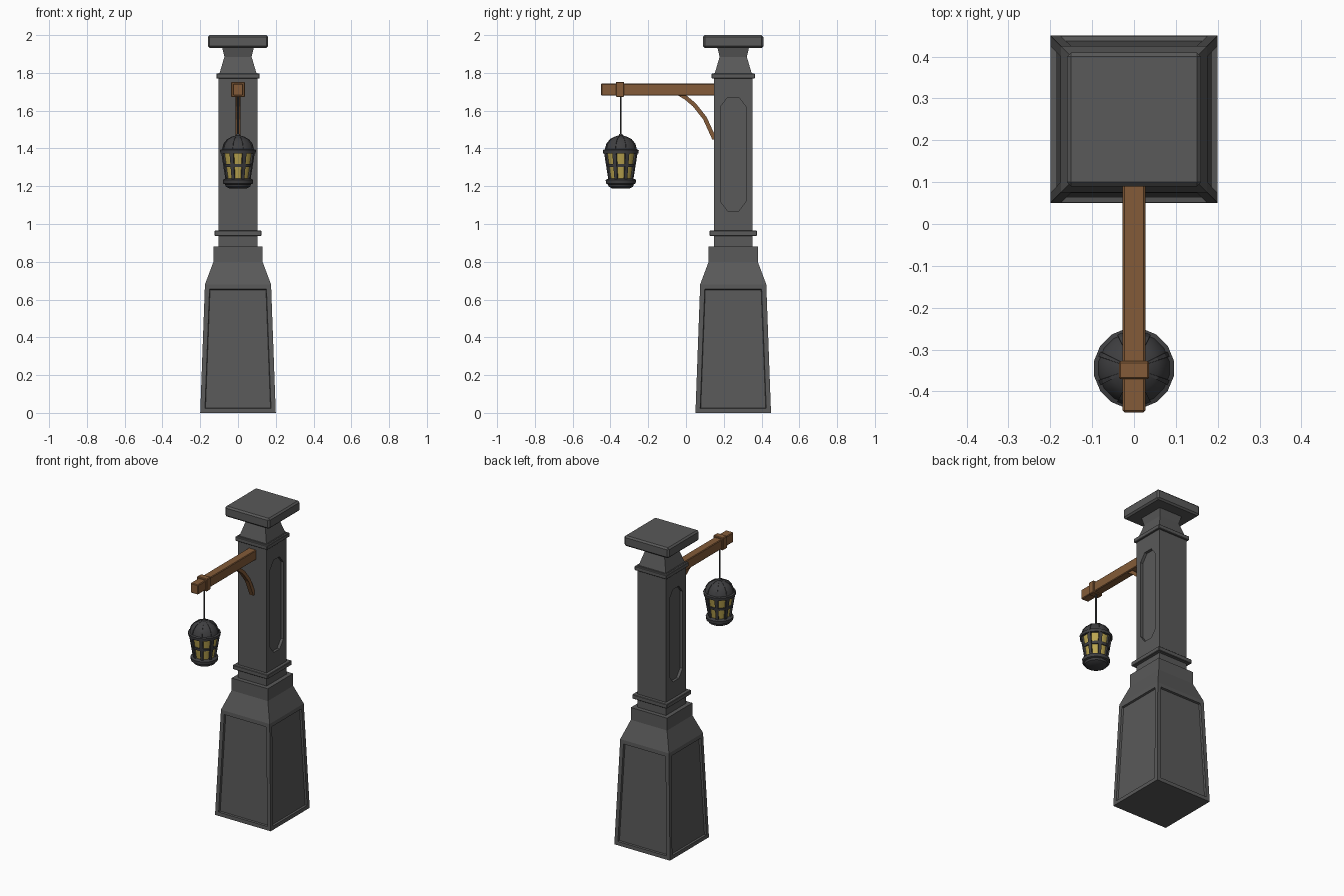
import bpy, bmesh, math
from mathutils import Vector

if "Cube" in bpy.data.objects:
    bpy.data.objects.remove(bpy.data.objects["Cube"])

PY = 0.25     # post centre
LY = -0.345   # lantern centre


def material(name, rgb):
    m = bpy.data.materials.new(name)
    m.diffuse_color = (*rgb, 1)
    m.use_nodes = True
    m.node_tree.nodes["Principled BSDF"].inputs["Base Color"].default_value = m.diffuse_color
    return m


STONE = material("stone", (0.10, 0.10, 0.10))
WOOD = material("wood", (0.23, 0.105, 0.04))
IRON = material("iron", (0.05, 0.05, 0.053))
GLOW = material("glow", (0.50, 0.38, 0.08))


def finish(name, bm, mat, bevel=0, smooth=False):
    bmesh.ops.recalc_face_normals(bm, faces=bm.faces)
    me = bpy.data.meshes.new(name)
    bm.to_mesh(me)
    bm.free()
    ob = bpy.data.objects.new(name, me)
    bpy.context.collection.objects.link(ob)
    if mat:
        me.materials.append(mat)
    if bevel:
        mod = ob.modifiers.new("bevel", 'BEVEL')
        mod.width, mod.segments = bevel, 1
    if smooth:
        bpy.ops.object.select_all(action='DESELECT')
        ob.select_set(True)
        bpy.context.view_layer.objects.active = ob
        bpy.ops.object.shade_smooth_by_angle(angle=math.radians(30))
    return ob


def loft(bm, rings, closed=False):
    """Skin a list of point rings; cap the ends unless closed on itself."""
    vs = [[bm.verts.new(p) for p in r] for r in rings]
    n = len(vs[0])
    pairs = list(zip(vs, vs[1:])) + ([(vs[-1], vs[0])] if closed else [])
    for a, b in pairs:
        for i in range(n):
            j = (i + 1) % n
            bm.faces.new((a[i], a[j], b[j], b[i]))
    if not closed:
        bm.faces.new(vs[0][::-1])
        bm.faces.new(vs[-1])


def square_stack(profile):
    bm = bmesh.new()
    loft(bm, [[(sx * h, PY + sy * h, z) for sx, sy in ((-1, -1), (1, -1), (1, 1), (-1, 1))]
              for h, z in profile])
    return bm


def box(name, lo, hi, mat, bevel=0):
    bm = bmesh.new()
    loft(bm, [[(lo[0], lo[1], z), (hi[0], lo[1], z), (hi[0], hi[1], z), (lo[0], hi[1], z)]
              for z in (lo[2], hi[2])])
    return finish(name, bm, mat, bevel)


def revolve(name, profile, mat, segs=16, closed=False):
    bm = bmesh.new()
    loft(bm, [[(r * math.cos(2 * math.pi * (i + .5) / segs),
                LY + r * math.sin(2 * math.pi * (i + .5) / segs), z) for i in range(segs)]
              for r, z in profile], closed)
    return finish(name, bm, mat, smooth=True)


def cage(name, path, width, thick, mat, count=8):
    """Radial straps following an (r, z) path, width proportional to radius."""
    bm = bmesh.new()
    for k in range(count):
        a = 2 * math.pi * (k + .5) / count
        out, side = Vector((math.cos(a), math.sin(a), 0)), Vector((-math.sin(a), math.cos(a), 0))
        rings = []
        for r, z in path:
            c, w = Vector((0, LY, z)), width * r
            rings.append([c + out * (r + t) + side * s for t, s in
                          ((-thick, -w), (thick, -w), (thick, w), (-thick, w))])
        loft(bm, rings)
    return finish(name, bm, mat)


# Tapered base with a recessed panel on every side
bm = square_stack([(0.20, 0), (0.175, 0.68), (0.13, 0.80), (0.13, 0.88)])
panels = [f for f in bm.faces if 0.3 < f.calc_center_median().z < 0.4]
bmesh.ops.recalc_face_normals(bm, faces=bm.faces)
bmesh.ops.inset_individual(bm, faces=panels, thickness=0.035)
bmesh.ops.inset_individual(bm, faces=panels, thickness=0.004, depth=-0.012)
finish("post_base", bm, STONE)

# Shaft with long octagonal recesses on the left and right
shaft = finish("post_shaft", square_stack([(0.103, 0.87), (0.103, 1.80)]), STONE)
bm = bmesh.new()
octagon = [(-0.068, 1.12), (-0.03, 1.07), (0.03, 1.07), (0.068, 1.12),
           (0.068, 1.62), (0.03, 1.67), (-0.03, 1.67), (-0.068, 1.62)]
for s in (-1, 1):
    loft(bm, [[(s * x, PY + y, z) for y, z in octagon] for x in (0.085, 0.15)])
cutter = finish("recess_cutter", bm, None)
cutter.hide_render = True
cutter.hide_viewport = True
mod = shaft.modifiers.new("recess", 'BOOLEAN')
mod.operation, mod.object, mod.solver = 'DIFFERENCE', cutter, 'EXACT'

# Collars, neck and cap
finish("lower_collar", square_stack([(0.125, 0.937), (0.125, 0.965)]), STONE, 0.003)
finish("upper_collar", square_stack([(0.115, 1.77), (0.115, 1.797)]), STONE, 0.003)
finish("post_neck", square_stack([(0.10, 1.79), (0.072, 1.885), (0.085, 1.94)]), STONE)
finish("post_cap", square_stack([(0.16, 1.932), (0.16, 2.0)]), STONE, 0.01)

# Wooden arm, its strap and curved brace
box("arm", (-0.027, -0.45, 1.68), (0.027, 0.16, 1.743), WOOD, 0.004)
box("arm_strap", (-0.036, -0.371, 1.672), (0.036, -0.328, 1.753), WOOD, 0.004)
curve = [Vector(p) for p in ((-0.045, 1.695), (0.0, 1.668), (0.045, 1.63),
                             (0.10, 1.56), (0.125, 1.505), (0.15, 1.45))]
rings = []
for i, p in enumerate(curve):
    d = (curve[min(i + 1, len(curve) - 1)] - curve[max(i - 1, 0)]).normalized()
    n = Vector((-d.y, d.x)) * 0.011
    rings.append([(x, p.x + s * n.x, p.y + s * n.y)
                  for x, s in ((-0.014, -1), (0.014, -1), (0.014, 1), (-0.014, 1))])
bm = bmesh.new()
loft(bm, rings)
finish("arm_brace", bm, WOOD)

# Hanging rod
revolve("hanging_rod", [(0.005, 1.465), (0.005, 1.68)], IRON, 8)

# Lantern: roof, glass, foot, cage
dome = [(0.086, 1.396), (0.078, 1.425), (0.058, 1.449), (0.03, 1.463), (0.012, 1.468)]
revolve("lantern_roof", [(0.08, 1.372), (0.095, 1.374), (0.097, 1.392)] + dome
        + [(0.008, 1.477)], IRON)
cage("roof_ribs", dome, 0.07, 0.003, IRON)
revolve("lantern_glass", [(0.060, 1.235), (0.083, 1.376)], GLOW)
revolve("lantern_foot", [(0.045, 1.187), (0.066, 1.198), (0.070, 1.21), (0.080, 1.214),
                         (0.082, 1.234), (0.066, 1.241)], IRON)
cage("lantern_bars", [(0.062, 1.232), (0.086, 1.380)], 0.13, 0.006, IRON)
revolve("lantern_hoop", [(0.068, 1.302), (0.078, 1.302), (0.081, 1.318), (0.070, 1.318)],
        IRON, closed=True)
